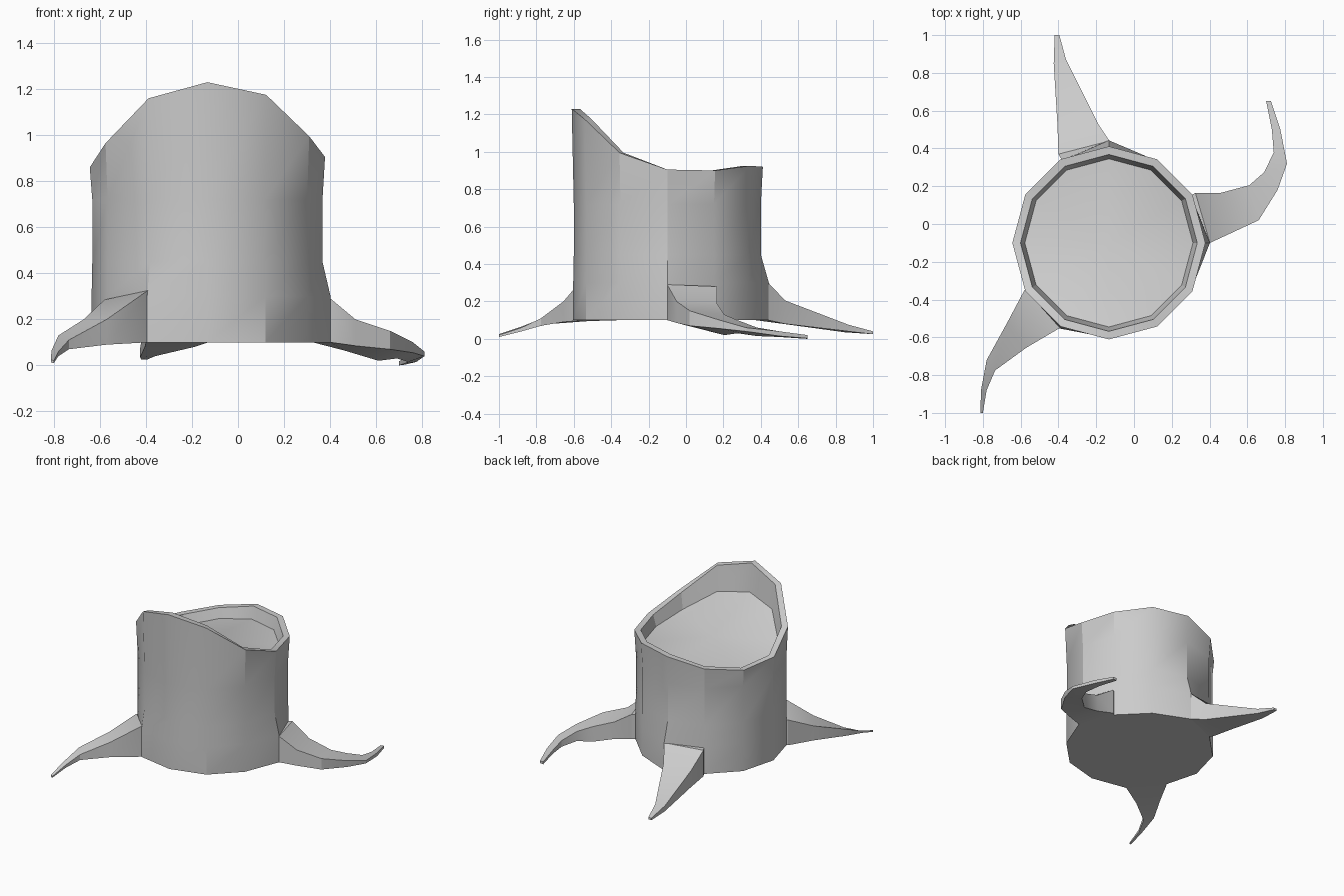
import bpy, bmesh, math

if "Cube" in bpy.data.objects:
    bpy.data.objects.remove(bpy.data.objects["Cube"])

CX, CY, N = -0.133, -0.1, 12


def finish(bm, name):
    bmesh.ops.recalc_face_normals(bm, faces=bm.faces)
    mesh = bpy.data.meshes.new(name)
    bm.to_mesh(mesh)
    bm.free()
    obj = bpy.data.objects.new(name, mesh)
    bpy.context.collection.objects.link(obj)
    bpy.ops.object.select_all(action='DESELECT')
    obj.select_set(True)
    bpy.context.view_layer.objects.active = obj
    bpy.ops.object.shade_smooth_by_angle(angle=math.radians(30))
    return obj


def bridge(bm, a, b):
    n = len(a)
    for i in range(n):
        j = (i + 1) % n
        bm.faces.new((a[i], a[j], b[j], b[i]))


# Trunk: twelve sides, slanted broken rim, recessed cut surface
RIM = [0.905, 0.90, 0.925, 0.92, 0.87, 0.84, 0.86, 0.965, 1.16, 1.23, 1.175, 0.995]
FLARE = {0: 0.032, 3: 0.04, 8: 0.02}      # corners that swell into roots


def ring(bm, radius, heights, flare=0.0):
    verts = []
    for i in range(N):
        a = 2 * math.pi * i / N
        r = radius + flare * FLARE.get(i, 0)
        verts.append(bm.verts.new((CX + r * math.cos(a), CY + r * math.sin(a), heights[i])))
    return verts


def build_trunk():
    bm = bmesh.new()
    # floor dips further below the rim towards the tall front
    floor = [h - 0.07 - 0.38 * max(0, h - 0.88) for h in RIM]
    rings = [
        ring(bm, 0.503, [0.1] * N, 1.0),
        ring(bm, 0.503, [0.3] * N, 1.0),
        ring(bm, 0.500, [0.45] * N),
        ring(bm, 0.500, [0.72] * N),
        ring(bm, 0.511, RIM),
        ring(bm, 0.468, RIM),
        ring(bm, 0.445, floor),
    ]
    for a, b in zip(rings, rings[1:]):
        bridge(bm, a, b)
    bm.faces.new(rings[0][::-1])
    mid = bm.verts.new((CX, CY, sum(floor) / N))
    last = rings[-1]
    for i in range(N):
        bm.faces.new((last[i], last[(i + 1) % N], mid))
    return finish(bm, "trunk")


# Roots: tapering four-sided sweeps, each section = two sides (x, y, top, bottom)
def build_root(name, sections):
    bm = bmesh.new()
    first = [(x + (CX - x) * 0.12, y + (CY - y) * 0.12, t, b) for x, y, t, b in sections[0]]
    loops = []
    for (lx, ly, lt, lb), (rx, ry, rt, rb) in [first] + sections:
        corners = [(lx, ly, lt), (rx, ry, rt), (rx, ry, rb), (lx, ly, lb)]
        loops.append([bm.verts.new(c) for c in corners])
    for a, b in zip(loops, loops[1:]):
        bridge(bm, a, b)
    bm.faces.new(loops[0])
    bm.faces.new(loops[-1])
    return finish(bm, name)


build_trunk()

build_root("front_left_root", [
    [(-0.58, -0.35, 0.285, 0.10), (-0.392, -0.55, 0.325, 0.10)],
    [(-0.67, -0.52, 0.20, 0.095), (-0.57, -0.655, 0.20, 0.09)],
    [(-0.78, -0.72, 0.13, 0.08), (-0.735, -0.775, 0.11, 0.07)],
    [(-0.81, -0.88, 0.065, 0.05), (-0.78, -0.88, 0.06, 0.04)],
    [(-0.813, -1.0, 0.025, 0.012), (-0.80, -1.0, 0.02, 0.01)],
])

build_root("back_root", [
    [(-0.13, 0.44, 0.30, 0.10), (-0.40, 0.37, 0.29, 0.10)],
    [(-0.19, 0.53, 0.205, 0.08), (-0.405, 0.52, 0.20, 0.08)],
    [(-0.36, 0.87, 0.075, 0.04), (-0.425, 0.85, 0.075, 0.035)],
    [(-0.395, 1.0, 0.04, 0.025), (-0.42, 1.0, 0.04, 0.025)],
])

build_root("right_root", [
    [(0.325, 0.165, 0.28, 0.10), (0.402, -0.10, 0.29, 0.10)],
    [(0.46, 0.165, 0.19, 0.065), (0.51, -0.05, 0.20, 0.085)],
    [(0.61, 0.205, 0.13, 0.02), (0.66, 0.02, 0.15, 0.07)],
    [(0.69, 0.275, 0.10, 0.03), (0.76, 0.18, 0.10, 0.055)],
    [(0.74, 0.38, 0.06, 0.015), (0.81, 0.32, 0.06, 0.04)],
    [(0.73, 0.50, 0.035, 0.01), (0.775, 0.50, 0.04, 0.015)],
    [(0.70, 0.65, 0.018, 0.0), (0.725, 0.65, 0.02, 0.003)],
])
